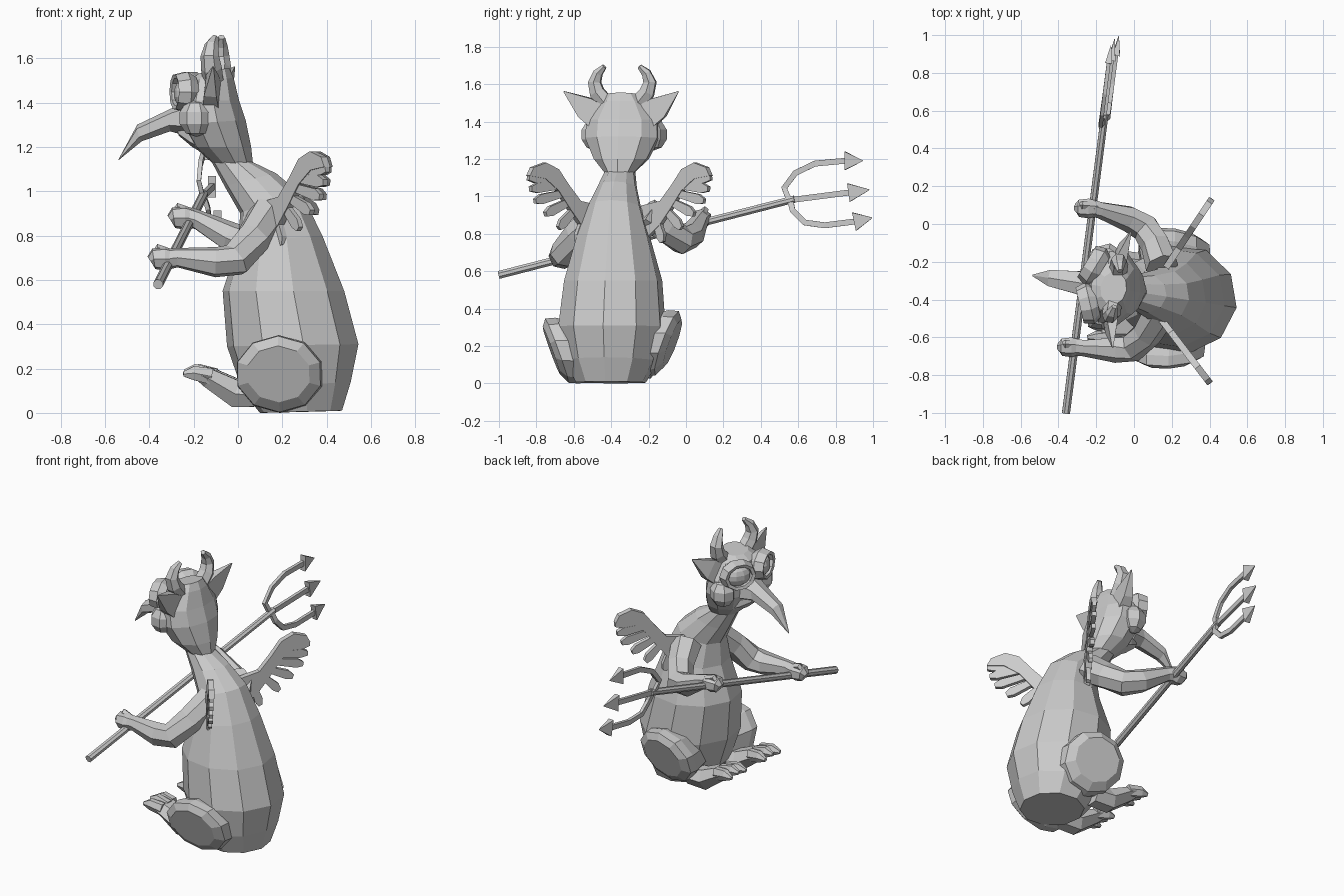
import bpy, bmesh
from math import sin, cos, pi, radians
from mathutils import Vector, Matrix

if "Cube" in bpy.data.objects:
    bpy.data.objects.remove(bpy.data.objects["Cube"])

# Creature frame: faces -x, symmetry plane y = 0, turned slightly about z
TURN = Matrix.Translation((0, -0.357, 0)) @ Matrix.Rotation(radians(-9), 4, 'Z')
LEGS = Matrix.Translation((0, -0.385, 0)) @ Matrix.Rotation(radians(-3), 4, 'Z')
WORLD = Matrix.Identity(4)


def finish(name, bm, matrix=WORLD):
    bmesh.ops.recalc_face_normals(bm, faces=bm.faces)
    mesh = bpy.data.meshes.new(name)
    bm.to_mesh(mesh)
    bm.free()
    ob = bpy.data.objects.new(name, mesh)
    bpy.context.collection.objects.link(ob)
    ob.matrix_world = matrix
    return ob


def loft(name, rings, matrix=WORLD, closed=False):
    # closed joins the last ring to the first instead of capping
    bm = bmesh.new()
    rows = [[bm.verts.new(p) for p in ring] for ring in rings]
    n = len(rows[0])
    for a, b in zip(rows, rows[1:] + rows[:1] if closed else rows[1:]):
        for i in range(n):
            j = (i + 1) % n
            bm.faces.new((a[i], a[j], b[j], b[i]))
    if not closed:
        bm.faces.new(rows[0])
        bm.faces.new(rows[-1])
    return finish(name, bm, matrix)


def body_loft(name, stations, sides):
    # station: front x, front z, back x, back z, half width
    rings = []
    for fx, fz, bx, bz, hw in stations:
        ring = []
        for i in range(sides):
            a = 2 * pi * i / sides
            c = cos(a) / 2
            ring.append(((fx + bx) / 2 + (bx - fx) * c, hw * sin(a),
                         (fz + bz) / 2 + (bz - fz) * c))
        rings.append(ring)
    return loft(name, rings, TURN)


def tube(name, path, radii, sides=6, ref=(1, 0, 0), matrix=WORLD):
    # radius may be a number or (across, along ref)
    pts = [Vector(p) for p in path]
    rings = []
    for k, p in enumerate(pts):
        t = (pts[min(k + 1, len(pts) - 1)] - pts[max(k - 1, 0)]).normalized()
        u = t.cross(Vector(ref)).normalized()
        v = u.cross(t)
        r = radii[k]
        ru, rv = r if isinstance(r, tuple) else (r, r)
        rings.append([p + u * ru * cos(2 * pi * (i + .5) / sides)
                      + v * rv * sin(2 * pi * (i + .5) / sides) for i in range(sides)])
    return loft(name, rings, matrix)


def ball(name, pos, scale, segs=10, rings=6, rot=WORLD):
    bm = bmesh.new()
    bmesh.ops.create_uvsphere(bm, u_segments=segs, v_segments=rings, radius=1)
    return finish(name, bm, TURN @ Matrix.Translation(pos) @ rot
                  @ Matrix.Diagonal((*scale, 1)))


# Torso and neck
body_loft("torso", [
    (0.10, 0.00, 0.475, 0.01, 0.19), (0.02, 0.10, 0.515, 0.14, 0.25),
    (-0.05, 0.30, 0.55, 0.31, 0.29), (-0.07, 0.55, 0.485, 0.55, 0.265),
    (0.00, 0.76, 0.385, 0.80, 0.20), (0.01, 0.90, 0.295, 0.98, 0.145),
    (-0.06, 1.02, 0.175, 1.08, 0.105), (-0.13, 1.15, 0.07, 1.13, 0.08)], 10)

# Skull
body_loft("head", [
    (-0.12, 1.13, 0.07, 1.11, 0.075), (-0.20, 1.20, 0.06, 1.20, 0.15),
    (-0.25, 1.30, 0.035, 1.32, 0.205), (-0.25, 1.41, 0.005, 1.41, 0.20),
    (-0.23, 1.50, -0.02, 1.51, 0.13), (-0.18, 1.53, -0.04, 1.555, 0.09)], 10)

# Beak: drooping upper bill and small lower jaw
body_loft("beak", [
    (-0.24, 1.25, -0.20, 1.42, 0.10), (-0.31, 1.27, -0.29, 1.38, 0.07),
    (-0.44, 1.225, -0.46, 1.30, 0.05), (-0.545, 1.14, -0.545, 1.145, 0.004)], 6)
body_loft("lower_jaw", [
    (-0.14, 1.16, -0.14, 1.28, 0.11), (-0.21, 1.20, -0.21, 1.29, 0.08),
    (-0.27, 1.25, -0.27, 1.29, 0.03)], 6)

for s, side in ((-1, "left"), (1, "right")):
    # Eyes with heavy rims
    face = Matrix.Rotation(radians(-22 * s), 4, 'Z')
    ball(side + "_eyeball", (-0.225, 0.10 * s, 1.44), (0.05, 0.085, 0.065), 10, 7, face)
    rim = [[(x, cos(a) * r * 1.05, sin(a) * r * 0.88) for x, r in
            ((-0.03, 0.072), (-0.035, 0.092), (0.02, 0.108), (0.06, 0.08))]
           for a in (2 * pi * i / 10 for i in range(10))]
    loft(side + "_eye_rim", rim,
         TURN @ Matrix.Translation((-0.24, 0.105 * s, 1.448)) @ face, closed=True)
    # Cheeks
    ball(side + "_cheek", (-0.165, 0.16 * s, 1.33), (0.08, 0.075, 0.085), 7, 5)
    # Horns
    tube(side + "_horn",
         [(-0.10, .09 * s, 1.50), (-0.10, .135 * s, 1.555), (-0.105, .15 * s, 1.61),
          (-0.10, .13 * s, 1.66), (-0.09, .095 * s, 1.695)],
         [(.05, .048), (.045, .048), (.038, .042), (.028, .032), (.014, .016)], 6, matrix=TURN)
    # Pointed ears
    tube(side + "_ear",
         [(-0.10, .12 * s, 1.42), (-0.09, .20 * s, 1.475), (-0.065, .31 * s, 1.56)],
         [(.10, .055), (.085, .04), (.004, .004)], 4, matrix=TURN)
    # Folded thigh: bevelled disc, top leaning outward
    thigh = []
    for y, r in ((.12, .17), (.24, .20), (.295, .195), (.325, .145)):
        thigh.append([(0.20 + r * cos(a), s * (y + 0.32 * r * sin(a) - .10 * r * cos(a)),
                       0.195 + 0.02 * s + 0.88 * r * sin(a))
                      for a in (2 * pi * (i + .5) / 10 for i in range(10))])
    loft(side + "_thigh", thigh, LEGS)
    # Foot with three toes
    fy = .16 * s
    tube(side + "_foot",
         [(0.12, fy, 0.08), (0.0, fy, 0.085), (-0.12, fy, 0.155), (-0.17, fy, 0.175)],
         [(.06, .07), (.07, .075), (.05, .085), (.03, .085)], 6, (0, 1, 0), LEGS)
    for k in (-1, 0, 1):
        y = fy + .05 * k
        tube(side + "_toe",
             [(-0.11, y, 0.165), (-0.19, y + .012 * k, 0.19 - .01 * abs(k)),
              (-0.235, y + .018 * k, 0.185 - .01 * abs(k))],
             [(.042, .032), (.036, .03), (.012, .012)], 6, (0, 1, 0), LEGS)

# Arms (posed differently, both gripping the fork)
ARMS = {
    "left": [(0.14, -0.46, 0.90), (0.07, -0.58, 0.79), (-0.01, -0.655, 0.69),
             (-0.10, -0.665, 0.68), (-0.27, -0.655, 0.70), (-0.31, -0.65, 0.695)],
    "right": [(0.15, -0.22, 0.91), (0.115, -0.11, 0.83), (0.06, -0.02, 0.765),
              (-0.03, 0.03, 0.79), (-0.18, 0.075, 0.87), (-0.22, 0.085, 0.88)],
}
for side, path in ARMS.items():
    tube(side + "_arm", path, [.09, .08, .078, .07, .045, .048], 7, (0, 0, 1))
    # Fist and folded thumb
    w = Vector(path[-1])
    tube(side + "_fist", [w + Vector((dx, 0, dz)) for dx, dz in
                          ((.03, 0), (-.02, 0), (-.07, 0), (-.085, -.01))],
         [.04, .055, .048, .025], 7, (0, 0, 1))
    tube(side + "_thumb", [w + Vector(o) for o in ((0, .01, .025), (-.05, .015, .045), (-.08, .015, .01))],
         [.022, .022, .01], 5, (0, 1, 0))


# Wings: flat arm plus fanned feathers, in a (u, z) plane
def plate(name, pts, origin, span, thick):
    o, d = Vector(origin), Vector(span)
    n = Vector((-d.y, d.x, 0)).normalized() * thick / 2
    flat = [o + d * (u / 0.43) + Vector((0, 0, z)) for u, z in pts]
    loft(name, [[p - n for p in flat], [p + n for p in flat]])


WING = [(.0, .78), (-.04, .95), (.09, .975), (.17, 1.06), (.24, 1.145), (.325, 1.18),
        (.41, 1.155), (.435, 1.11), (.33, 1.095), (.24, 1.03), (.16, .93), (.09, .85)]
FEATHERS = [((.22, 1.09), (.435, 1.10)), ((.20, 1.06), (.42, 1.04)), ((.18, 1.02), (.39, .975)),
            ((.14, .98), (.32, .905)), ((.10, .95), (.23, .83)), ((.04, .92), (.10, .755))]
for side, o, d in (("left", (.14, -.50, 0), (.26, -.34, 0)), ("right", (.19, -.20, 0), (.22, .33, 0))):
    plate(side + "_wing", WING, o, d, 0.035)
    for k, (a, b) in enumerate(FEATHERS):
        a, b = Vector(a), Vector(b)
        t = (b - a).normalized()
        n = Vector((-t.y, t.x))
        m = a.lerp(b, .8)
        plate(side + "_feather", [a + n * .018, m + n * .028, b + n * .012,
                                  b - n * .014, m - n * .026, a - n * .018],
              o, d, 0.024 + .003 * (k % 2))


# Three-pronged fork
def fork_x(y, off=0):
    return -0.36 + 0.13 * (y + 1) + off


tube("fork_shaft", [(fork_x(-1), -1, .58), (fork_x(.58), .58, .985)], [.023, .021], 8)
TINES = [
    (0, [(.56, .98), (.87, 1.02), (.98, 1.035)]),
    (-.015, [(.555, .97), (.525, 1.045), (.585, 1.125), (.69, 1.175), (.85, 1.19), (.945, 1.19)]),
    (.02, [(.555, .99), (.57, .925), (.635, .86), (.74, .845), (.90, .865), (.995, .885)]),
]
for off, path in TINES:
    pts = [Vector((fork_x(y, off * min(1, i)), y, z)) for i, (y, z) in enumerate(path)]
    tube("fork_tine", pts[:-1], [(.022, .014)] * (len(pts) - 1), 4)
    tube("fork_barb", pts[-2:], [(.07, .026), (.003, .002)], 4)
